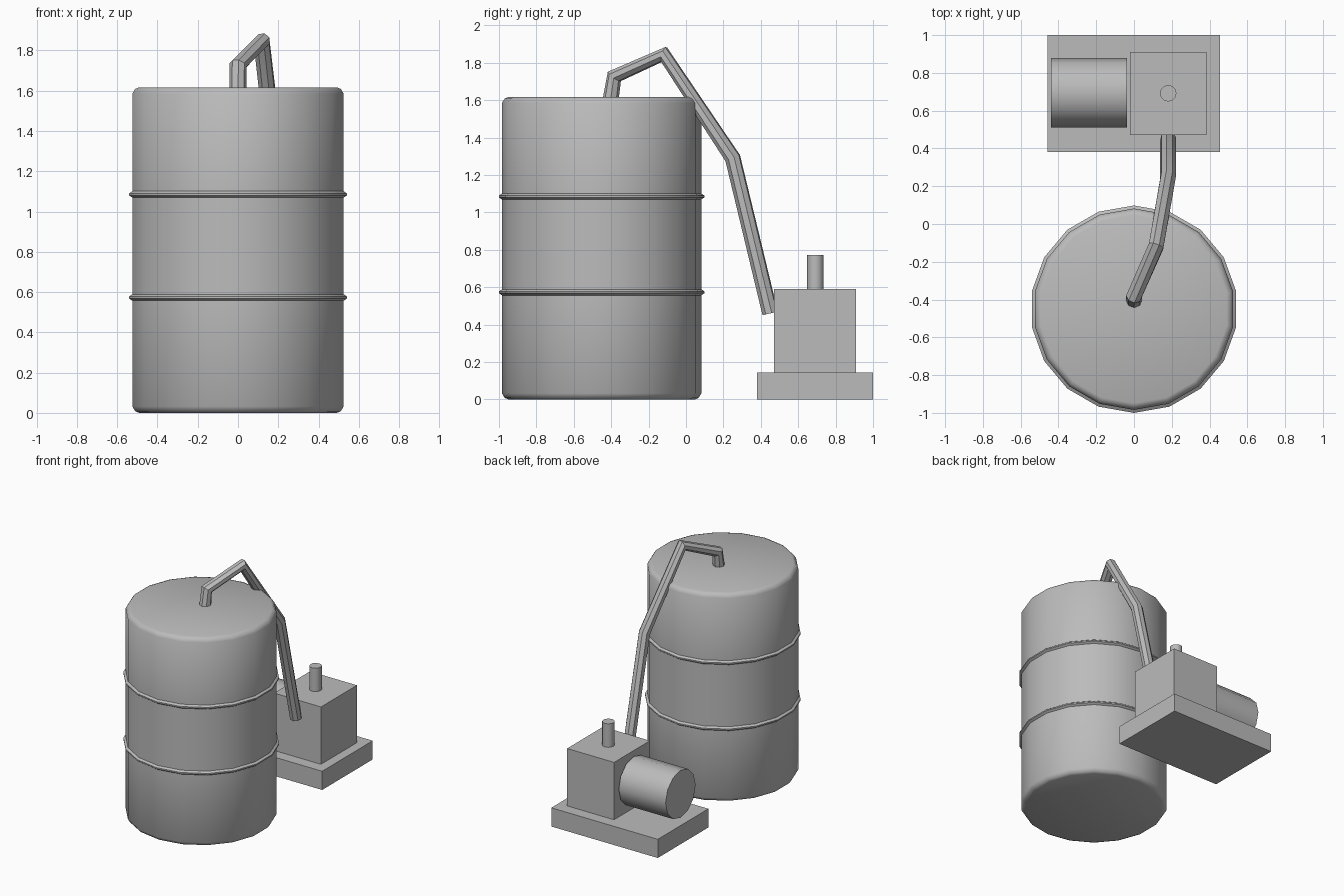
import bpy, math
from mathutils import Matrix, Vector

cube = bpy.data.objects.get("Cube")
if cube:
    bpy.data.objects.remove(cube)

grey = bpy.data.materials.new("plain_grey")
grey.use_nodes = True
colour = (0.5, 0.5, 0.5, 1)
grey.diffuse_color = colour
grey.node_tree.nodes["Principled BSDF"].inputs["Base Color"].default_value = colour


def finish(obj, name, smooth=None):
    obj.name = name
    obj.data.materials.append(grey)
    if smooth:
        bpy.ops.object.select_all(action='DESELECT')
        obj.select_set(True)
        bpy.context.view_layer.objects.active = obj
        bpy.ops.object.shade_smooth_by_angle(angle=math.radians(smooth))
    return obj


def box(name, x, y, z):
    lo, hi = zip(x, y, z)
    bpy.ops.mesh.primitive_cube_add(size=1)
    obj = bpy.context.object
    size = [b - a for a, b in zip(lo, hi)]
    mid = [(a + b) / 2 for a, b in zip(lo, hi)]
    obj.data.transform(Matrix.Translation(mid) @ Matrix.Diagonal((*size, 1)))
    return finish(obj, name)


def rod(name, start, end, radius, sides):
    start, end = Vector(start), Vector(end)
    axis = end - start
    bpy.ops.mesh.primitive_cylinder_add(vertices=sides, radius=radius, depth=axis.length)
    obj = bpy.context.object
    turn = axis.to_track_quat('Z', 'Y').to_matrix().to_4x4()
    obj.data.transform(Matrix.Translation((start + end) / 2) @ turn)
    return finish(obj, name, 40)


# Drum: a lathed profile with rounded rims and two raised hoops
SIDES, BODY, HOOP, TOP = 18, 0.533, 0.549, 1.617
profile = [(0.498, 0), (0.518, 0.008), (BODY, 0.032)]
for z in (0.573, 1.085):
    profile += [(BODY, z - 0.016), (HOOP, z - 0.005), (HOOP, z + 0.005), (BODY, z + 0.016)]
profile += [(BODY, TOP - 0.032), (0.518, TOP - 0.008), (0.498, TOP)]

verts, faces = [], []
for r, z in profile:
    for i in range(SIDES):
        a = math.tau * i / SIDES + math.pi / 2
        verts.append((r * math.cos(a), r * math.sin(a) - 0.451, z))
for k in range(len(profile) - 1):
    for i in range(SIDES):
        j = (i + 1) % SIDES
        a, b = k * SIDES, (k + 1) * SIDES
        faces.append((a + i, a + j, b + j, b + i))
faces.append(tuple(reversed(range(SIDES))))
faces.append(tuple(range(len(verts) - SIDES, len(verts))))
mesh = bpy.data.meshes.new("drum")
mesh.from_pydata(verts, [], faces)
drum = bpy.data.objects.new("drum", mesh)
bpy.context.collection.objects.link(drum)
finish(drum, "drum", 50)

# Pump unit behind the drum
box("base_plate", (-0.458, 0.456), (0.38, 1.0), (0, 0.145))
box("pump_housing", (-0.02, 0.383), (0.47, 0.91), (0.145, 0.59))
rod("outlet_stub", (0.181, 0.692, 0.55), (0.181, 0.692, 0.772), 0.044, 12)
rod("motor", (-0.44, 0.695, 0.375), (-0.038, 0.695, 0.375), 0.184, 12)

# Bent suction pipe from the drum lid to the pump
path = [(0, -0.405, 1.59), (0, -0.383, 1.727), (0.117, -0.118, 1.845),
        (0.181, 0.25, 1.29), (0.181, 0.45, 0.46)]
curve = bpy.data.curves.new("suction_pipe", 'CURVE')
curve.dimensions = '3D'
curve.bevel_depth = 0.043
curve.bevel_resolution = 2
curve.use_fill_caps = True
spline = curve.splines.new('POLY')
spline.points.add(len(path) - 1)
for point, co in zip(spline.points, path):
    point.co = (*co, 1)
pipe = bpy.data.objects.new("suction_pipe", curve)
bpy.context.collection.objects.link(pipe)
bpy.ops.object.select_all(action='DESELECT')
pipe.select_set(True)
bpy.context.view_layer.objects.active = pipe
bpy.ops.object.convert(target='MESH')
finish(bpy.context.object, "suction_pipe", 32)
